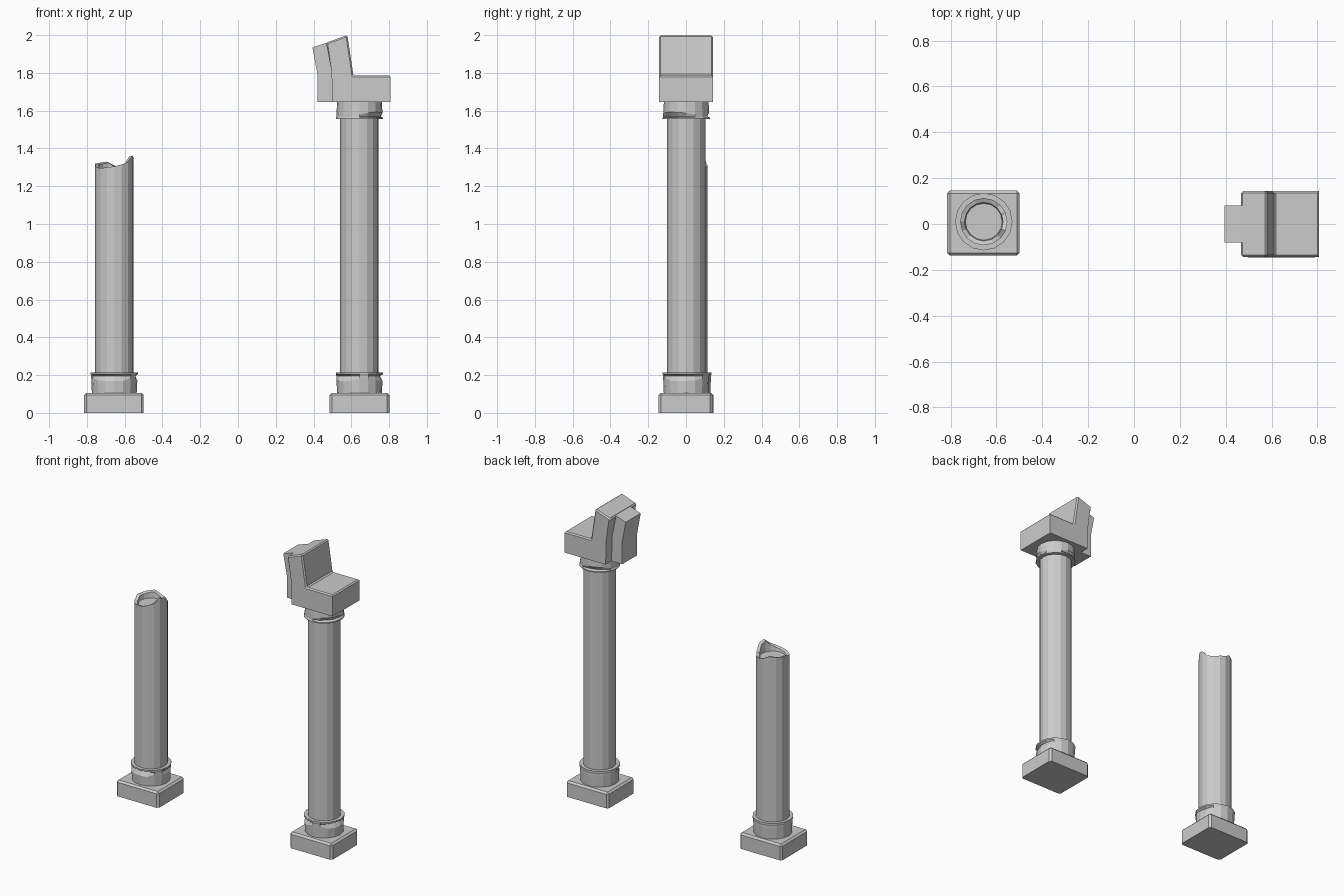
import bpy, bmesh, math
from mathutils import Vector

SIDES = 16

cube = bpy.data.objects.get("Cube")
if cube:
    bpy.data.objects.remove(cube, do_unlink=True)

stone = bpy.data.materials.new("grey stone")
stone.use_nodes = True
colour = (0.6, 0.6, 0.6, 1)
stone.diffuse_color = colour
stone.node_tree.nodes["Principled BSDF"].inputs["Base Color"].default_value = colour


def finish(name, bm):
    bmesh.ops.recalc_face_normals(bm, faces=bm.faces)
    mesh = bpy.data.meshes.new(name)
    bm.to_mesh(mesh)
    bm.free()
    mesh.materials.append(stone)
    obj = bpy.data.objects.new(name, mesh)
    bpy.context.collection.objects.link(obj)
    return obj


def loft(name, centre, rings):
    """Closed round solid; each ring gives (radius, z) for every side."""
    bm = bmesh.new()
    loops = []
    for ring in rings:
        loop = []
        for k in range(SIDES):
            r, z = ring(k)
            a = math.tau * k / SIDES
            loop.append(bm.verts.new((centre[0] + r * math.cos(a),
                                      centre[1] + r * math.sin(a), z)))
        loops.append(loop)
    for low, high in zip(loops, loops[1:]):
        for k in range(SIDES):
            n = (k + 1) % SIDES
            bm.faces.new((low[k], low[n], high[n], high[k]))
    bm.faces.new(loops[0])
    bm.faces.new(loops[-1])
    return finish(name, bm)


def level(r, z):
    return lambda k: (r, z)


def plinth(name, x, y):
    """Square foot with chamfered corners and top edge."""
    bm = bmesh.new()
    bmesh.ops.create_cube(bm, size=1)
    for v in bm.verts:
        v.co = Vector((x + v.co.x * 0.316, y + v.co.y * 0.284, (v.co.z + 0.5) * 0.106))
    edges = [e for e in bm.edges if max(v.co.z for v in e.verts) > 0.05]
    bmesh.ops.bevel(bm, geom=edges, offset=0.012, segments=1, affect='EDGES')
    return finish(name, bm)


def collar(name, centre, z_wide, z_lip, chips):
    """Drum with a thin lip at z_lip; chips maps a side to its chip depth."""
    h = z_lip - z_wide

    def chip_start(k):
        return (0.122, z_wide + h * (0.75 - 8 * chips.get(k, 0)))

    def chip_end(k):
        return (0.122 - chips.get(k, 0), z_wide + h * 0.85)

    return loft(name, centre, [level(0.118, z_wide), chip_start, chip_end,
                               level(0.125, z_wide + h * 0.92), level(0.125, z_lip)])


def extrude_profile(name, points, half_width, bevel):
    """Side profile in x and z, extruded along y."""
    bm = bmesh.new()
    face = bm.faces.new([bm.verts.new((x, -half_width, z)) for x, z in points])
    out = bmesh.ops.extrude_face_region(bm, geom=[face])
    moved = [g for g in out["geom"] if isinstance(g, bmesh.types.BMVert)]
    bmesh.ops.translate(bm, verts=moved, vec=(0, 2 * half_width, 0))
    bmesh.ops.recalc_face_normals(bm, faces=bm.faces)
    if bevel:
        # Chamfer the upper outline only, leaving the underside square
        edges = [e for e in bm.edges if e.calc_face_angle(0) > 0.5
                 and min(v.co.z for v in e.verts) > 1.7]
        bmesh.ops.bevel(bm, geom=edges, offset=bevel, segments=1, affect='EDGES')
    return finish(name, bm)


# Broken column
broken = (-0.655, 0.01)
rim = [1.35, 1.305, 1.295, 1.30, 1.31, 1.33, 1.325, 1.32,
       1.32, 1.30, 1.295, 1.30, 1.305, 1.315, 1.33, 1.362]
plinth("broken_column_plinth", -0.657, 0.004)
collar("broken_column_collar", broken, 0.09, 0.215,
       {10: 0.012, 11: 0.016, 12: 0.014, 13: 0.016, 0: 0.012, 1: 0.014})
loft("broken_column_shaft", broken, [
    level(0.103, 0.09),
    lambda k: (0.103, rim[k]),
    lambda k: (0.084, rim[k] - 0.006),
    level(0.08, 1.283)])

# Whole column
whole = (0.643, 0.001)
plinth("whole_column_plinth", 0.643, -0.003)
collar("whole_column_lower_collar", whole, 0.09, 0.215,
       {9: 0.012, 10: 0.018, 11: 0.014, 14: 0.012, 15: 0.016, 0: 0.014, 1: 0.012})
loft("whole_column_shaft", whole, [level(0.102, 0.09), level(0.102, 1.64)])
collar("whole_column_upper_collar", whole, 1.65, 1.555,
       {13: 0.014, 14: 0.018, 15: 0.016, 0: 0.012, 4: 0.014, 5: 0.016, 6: 0.012})

# Arch springer with its rear tongue
extrude_profile("arch_springer", [
    (0.5, 1.645), (0.807, 1.645), (0.807, 1.787), (0.611, 1.787),
    (0.579, 2.0), (0.466, 1.96), (0.495, 1.81)], 0.143, 0.008)
extrude_profile("arch_tongue", [
    (0.42, 1.645), (0.52, 1.645), (0.52, 1.81), (0.49, 1.966),
    (0.394, 1.935), (0.42, 1.795)], 0.08, 0)
